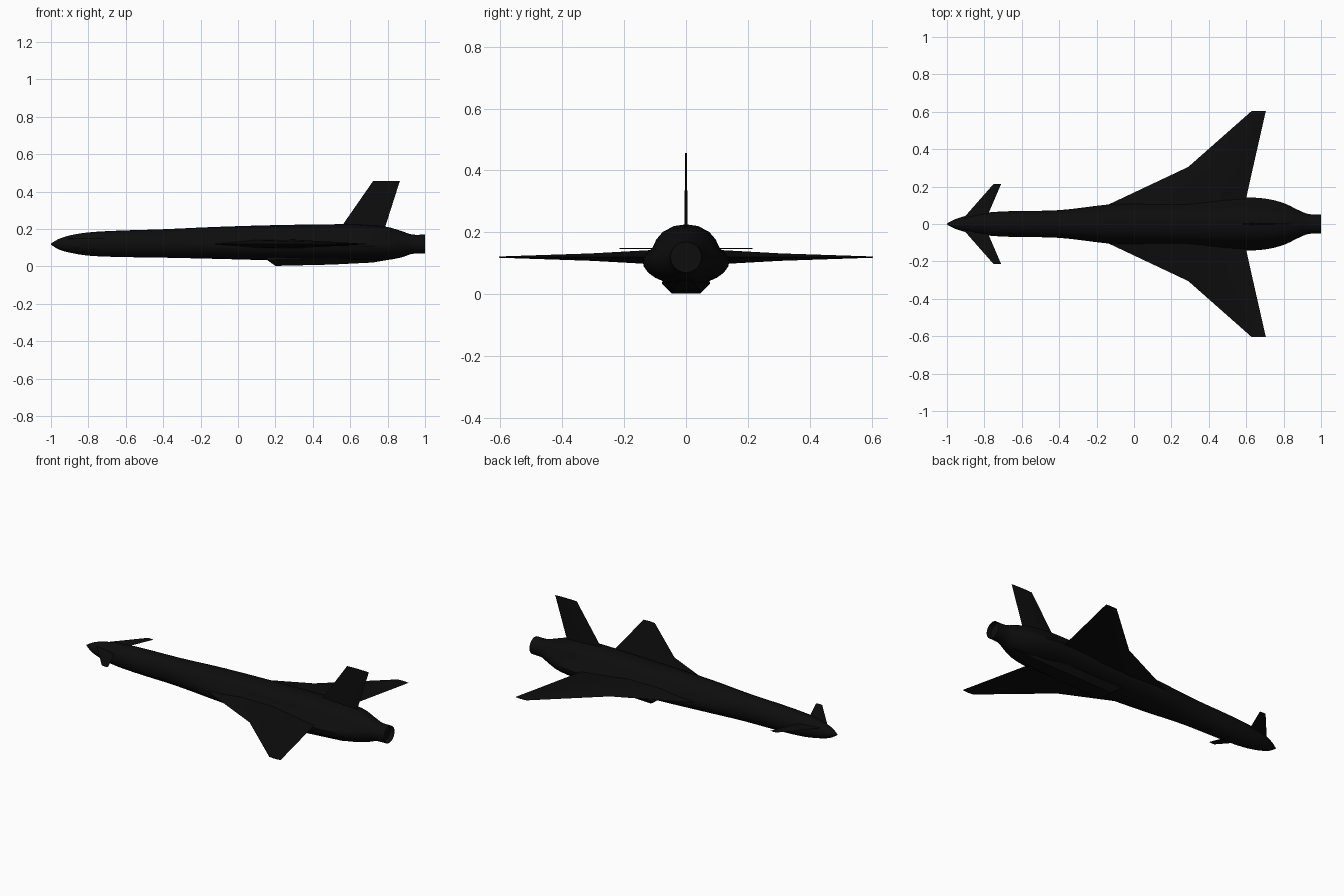
import bpy, bmesh, math
from mathutils import Vector

cube = bpy.data.objects.get("Cube")
if cube:
    bpy.data.objects.remove(cube, do_unlink=True)


def make_material(name, value):
    mat = bpy.data.materials.new(name)
    color = (value, value, value, 1)
    mat.use_nodes = True
    mat.diffuse_color = color
    mat.node_tree.nodes["Principled BSDF"].inputs["Base Color"].default_value = color
    return mat


black = make_material("matte black", 0.004)


def finish(name, bm, smooth_angle=None):
    bmesh.ops.recalc_face_normals(bm, faces=bm.faces)
    mesh = bpy.data.meshes.new(name)
    bm.to_mesh(mesh)
    bm.free()
    obj = bpy.data.objects.new(name, mesh)
    bpy.context.collection.objects.link(obj)
    mesh.materials.append(black)
    if smooth_angle:
        bpy.ops.object.select_all(action='DESELECT')
        obj.select_set(True)
        bpy.context.view_layer.objects.active = obj
        bpy.ops.object.shade_smooth_by_angle(angle=math.radians(smooth_angle))
    return obj


def loft(bm, rings):
    """Skin a list of closed rings and cap both ends."""
    loops = [[bm.verts.new(p) for p in ring] for ring in rings]
    n = len(loops[0])
    for a, b in zip(loops, loops[1:]):
        for i in range(n):
            j = (i + 1) % n
            bm.faces.new((a[i], a[j], b[j], b[i]))
    first = bm.faces.new(loops[0])
    last = bm.faces.new(loops[-1])
    return first, last


def spline(p, q, r, s, t):
    """Catmull-Rom step between rows q and r, with uneven spacing along x."""
    out = [q[0] + (r[0] - q[0]) * t]
    step = r[0] - q[0]
    for k in range(1, len(q)):
        m0 = (r[k] - p[k]) / (r[0] - p[0]) * step
        m1 = (s[k] - q[k]) / (s[0] - q[0]) * step
        d = r[k] - q[k]
        out.append(q[k] + m0 * t + (3 * d - 2 * m0 - m1) * t**2 + (m0 + m1 - 2 * d) * t**3)
    return out


# Fuselage stations: x, half width, bottom, widest height, top, shoulder amount
stations = [
    (-1, .003, .117, .12, .123, 0),
    (-.96, .024, .092, .12, .146, 0),
    (-.9, .043, .074, .12, .166, 0),
    (-.8, .06, .058, .12, .182, 0),
    (-.65, .069, .051, .12, .191, 0),
    (-.4, .074, .047, .12, .199, 0),
    (-.13, .105, .041, .115, .211, .4),
    (.2, .128, .033, .11, .221, 1),
    (.6, .141, .03, .11, .226, 1),
    (.7, .136, .03, .11, .221, 1),
    (.8, .112, .035, .114, .211, .7),
    (.88, .074, .05, .118, .187, .3),
    (.93, .054, .067, .12, .171, 0),
    (1, .05, .07, .12, .17, 0),
]
# Shouldered upper outline, from the widest point to the spine
shoulder = [(1, 0), (.92, .16), (.77, .34), (.68, .58), (.53, .79), (.28, .95), (0, 1)]
QUARTER = len(shoulder) - 1


def section(x, w, bottom, mid, top, blend):
    half = []
    for i, (sx, sz) in enumerate(shoulder):
        a = math.pi / 2 * i / QUARTER
        half.append((w * (math.cos(a) * (1 - blend) + sx * blend),
                     mid + (top - mid) * (math.sin(a) * (1 - blend) + sz * blend)))
    for i in range(1, QUARTER + 1):
        a = math.pi / 2 * i / QUARTER
        half.insert(0, (w * math.cos(a), mid - (mid - bottom) * math.sin(a)))
    ring = [(x, y, z) for y, z in half]
    return ring + [(x, -y, z) for y, z in half[-2:0:-1]]


rings = []
for i in range(len(stations) - 1):
    p, q = stations[max(i - 1, 0)], stations[i]
    r, s = stations[i + 1], stations[min(i + 2, len(stations) - 1)]
    rings += [section(*spline(p, q, r, s, k / 4)) for k in range(4)]
rings.append(section(*stations[-1]))

bm = bmesh.new()
nose, tail = loft(bm, rings)
# Recessed exhaust in the tail
bmesh.ops.inset_region(bm, faces=[tail], thickness=.005)
bmesh.ops.translate(bm, verts=tail.verts, vec=(-.03, 0, 0))
finish("fuselage", bm, 40)

# Belly intake: a tapering tray with a raked front
bm = bmesh.new()
rings = []
for front, x, low, wide, narrow in [(.045, .2, .003, .078, .046), (0, .5, .01, .076, .045),
                                    (0, .72, .021, .06, .036), (0, .86, .045, .035, .02)]:
    corners = [(x - front, wide, low + .032), (x, narrow, low)]
    lid = [(x - front, wide * .8, .08)]
    side = lid + corners
    rings.append(side + [(a, -b, c) for a, b, c in reversed(side)])
loft(bm, rings)
finish("belly_intake", bm, 30)


def surface(name, ribs, up):
    """Thin lifting surface; ribs give leading point, trailing x, thickness."""
    bm = bmesh.new()
    up = Vector(up)
    rings = []
    for lead, trail_x, thick in ribs:
        lead = Vector(lead)
        chord = Vector((trail_x - lead.x, 0, 0))
        ring = [lead]
        ring += [lead + chord * f + up * thick * h for f, h in ((.3, .45), (.6, .5))]
        ring.append(lead + chord)
        ring += [lead + chord * f - up * thick * h for f, h in ((.6, .5), (.3, .45))]
        rings.append(ring)
    loft(bm, rings)
    return finish(name, bm, 30)


for label, side in (("left", -1), ("right", 1)):
    # Cranked delta wing
    surface(label + "_wing", [
        ((-.24, side * .05, .12), .58, .052),
        ((-.13, side * .107, .12), .593, .046),
        ((.29, side * .305, .12), .637, .024),
        ((.63, side * .605, .12), .705, .004)], (0, 0, 1))
    # Foreplane near the nose
    surface(label + "_foreplane", [
        ((-.935, side * .005, .148), -.8, .005),
        ((-.75, side * .215, .148), -.71, .003)], (0, 0, 1))

# Tail fin
surface("tail_fin", [((.53, 0, .18), .777, .012), ((.722, 0, .456), .865, .005)], (0, 1, 0))
